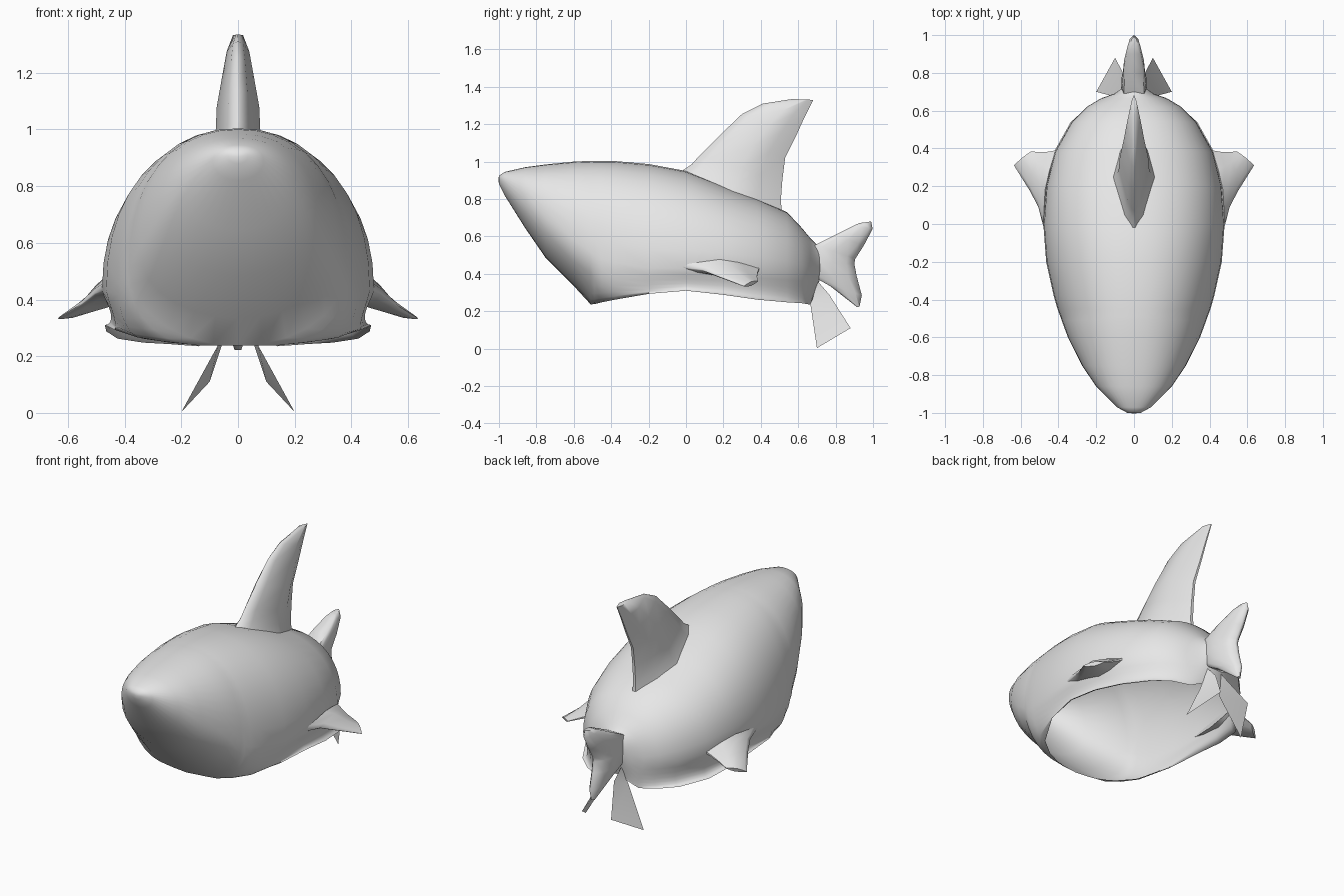
import bpy, bmesh, math
from mathutils import Vector

if "Cube" in bpy.data.objects:
    bpy.data.objects.remove(bpy.data.objects["Cube"])

grey = bpy.data.materials.new("light_grey")
grey.diffuse_color = (0.8, 0.8, 0.8, 1)
grey.use_nodes = True
grey.node_tree.nodes["Principled BSDF"].inputs["Base Color"].default_value = grey.diffuse_color


def make(name, rows, closed=False, caps=False, mirror=False, angle=45):
    """Skin a list of point rows into one smooth object."""
    bm = bmesh.new()
    grid = [[bm.verts.new(p) for p in row] for row in rows]
    n = len(rows[0])
    for a, b in zip(grid, grid[1:]):
        for i in range(n if closed else n - 1):
            j = (i + 1) % n
            bm.faces.new((a[i], a[j], b[j], b[i]))
    if caps:
        bm.faces.new(grid[0])
        bm.faces.new(grid[-1])
    bmesh.ops.remove_doubles(bm, verts=bm.verts[:], dist=0.0005)
    bmesh.ops.recalc_face_normals(bm, faces=bm.faces[:])
    me = bpy.data.meshes.new(name)
    bm.to_mesh(me)
    bm.free()
    me.materials.append(grey)
    ob = bpy.data.objects.new(name, me)
    bpy.context.collection.objects.link(ob)
    if mirror:
        ob.modifiers.new("mirror", 'MIRROR')
    bpy.ops.object.select_all(action='DESELECT')
    ob.select_set(True)
    bpy.context.view_layer.objects.active = ob
    bpy.ops.object.shade_smooth_by_angle(angle=math.radians(angle))
    return ob


LENS = [(0, .06), (.12, .45), (.5, 1), (.75, .7), (1, .1)]
BLUNT = [(0, .85), (.15, 1), (.45, .95), (.8, .65), (1, .15)]


def fin(name, rows, normal, half=LENS, cap=True, mirror=False):
    """Thick fin; each row is front point, back point, half thickness."""
    nv = Vector(normal).normalized()
    prof = half + [(s, -k) for s, k in reversed(half)]
    out = []
    for a, b, t in rows:
        a, b = Vector(a), Vector(b)
        out.append([a.lerp(b, s) + nv * t * k for s, k in prof])
    if not cap:     # open root, closed tip
        out.append([out[-1][0].lerp(out[-1][4], .5)] * len(prof))
    return make(name, out, closed=True, caps=cap, mirror=mirror, angle=60)


# body shell, open below: y, half width, top, widest height, bottom, half opening
stations = [
    (-1.0, .035, .925, .905, .88, 0),
    (-.97, .09, .945, .89, .82, 0),
    (-.86, .20, .97, .80, .645, 0),
    (-.75, .275, .985, .70, .485, 0),
    (-.60, .35, 1.0, .58, .335, 0),
    (-.51, .383, 1.004, .52, .237, 0),
    (-.49, .39, 1.004, .50, .238, .14),
    (-.45, .405, 1.004, .48, .248, .24),
    (-.38, .425, 1.003, .46, .262, .335),
    (-.20, .465, .987, .43, .293, .435),
    (0, .48, .95, .43, .31, .47),
    (.20, .465, .87, .43, .288, .465),
    (.38, .42, .80, .42, .262, .425),
    (.54, .33, .73, .41, .248, .335),
    (.62, .25, .645, .405, .243, .245),
    (.665, .175, .59, .40, .235, .14),
    (.69, .105, .565, .41, .30, 0),
    (.72, .06, .545, .45, .38, 0),
]


def half_section(y, w, zt, zm, zb, o):
    pts = []
    for i in range(11):
        a = math.pi / 2 * i / 10
        pts.append((w * math.sin(a) ** .9, zm + (zt - zm) * math.cos(a) ** .9))
    # tuck under the side ridge, then the lower skirt
    tuck = .03 * min(1, max(0, (y + .38) / .25)) if y < .68 else 0
    soft = .98 if y < -.3 else .88
    for i in range(1, 8):
        a = math.pi / 2 * i / 7
        x = o + (w - o) * max(0, math.cos(a)) ** soft
        z = zm - (zm - zb) * math.sin(a) ** soft
        pts.append((x - tuck * math.sin(2 * a), z))
    return pts


body = []
for s in stations:
    h = half_section(*s)
    y = s[0]
    body.append([(-x, y, z) for x, z in reversed(h)] + [(x, y, z) for x, z in h[1:]])
# close the nose
nose = [(0, -1.003, .903)] * len(body[0])
make("body_shell", [nose] + body, angle=60)

# dorsal fin, flared where it meets the back
fin("dorsal_fin", [
    ((0, -.03, .945), (0, .515, .715), .115),
    ((0, .03, .985), (0, .507, .79), .088),
    ((0, .07, 1.03), (0, .515, .90), .08),
    ((0, .18, 1.14), (0, .53, 1.02), .075),
    ((0, .30, 1.255), (0, .585, 1.13), .055),
    ((0, .41, 1.31), (0, .635, 1.24), .04),
    ((0, .57, 1.335), (0, .68, 1.33), .018)], (1, 0, 0), cap=False)

# forked tail
fin("tail_fin", [
    ((0, .93, .672), (0, .99, .68), .02),
    ((0, .90, .66), (0, .998, .64), .035),
    ((0, .80, .61), (0, .95, .55), .055),
    ((0, .69, .555), (0, .905, .48), .064),
    ((0, .685, .46), (0, .90, .455), .068),
    ((0, .69, .38), (0, .912, .39), .062),
    ((0, .77, .335), (0, .94, .285), .045),
    ((0, .915, .222), (0, .928, .225), .012)], (1, 0, 0), half=BLUNT)

# pectoral fins
fin("pectoral_fin", [
    ((.474, -.03, .435), (.412, .39, .425), .055),
    ((.505, .09, .42), (.45, .383, .405), .045),
    ((.55, .175, .385), (.49, .38, .385), .03),
    ((.635, .31, .333), (.545, .384, .36), .013)], (.5, 0, .85), mirror=True)

# flat rear fins, joined to the body below the tail
root = (.05, .705, .36)
make("rear_fin", [
    [root, (.07, .665, .24), (.20, .70, .003)],
    [root, (.04, .765, .29), (.10, .88, .11)]], mirror=True)
